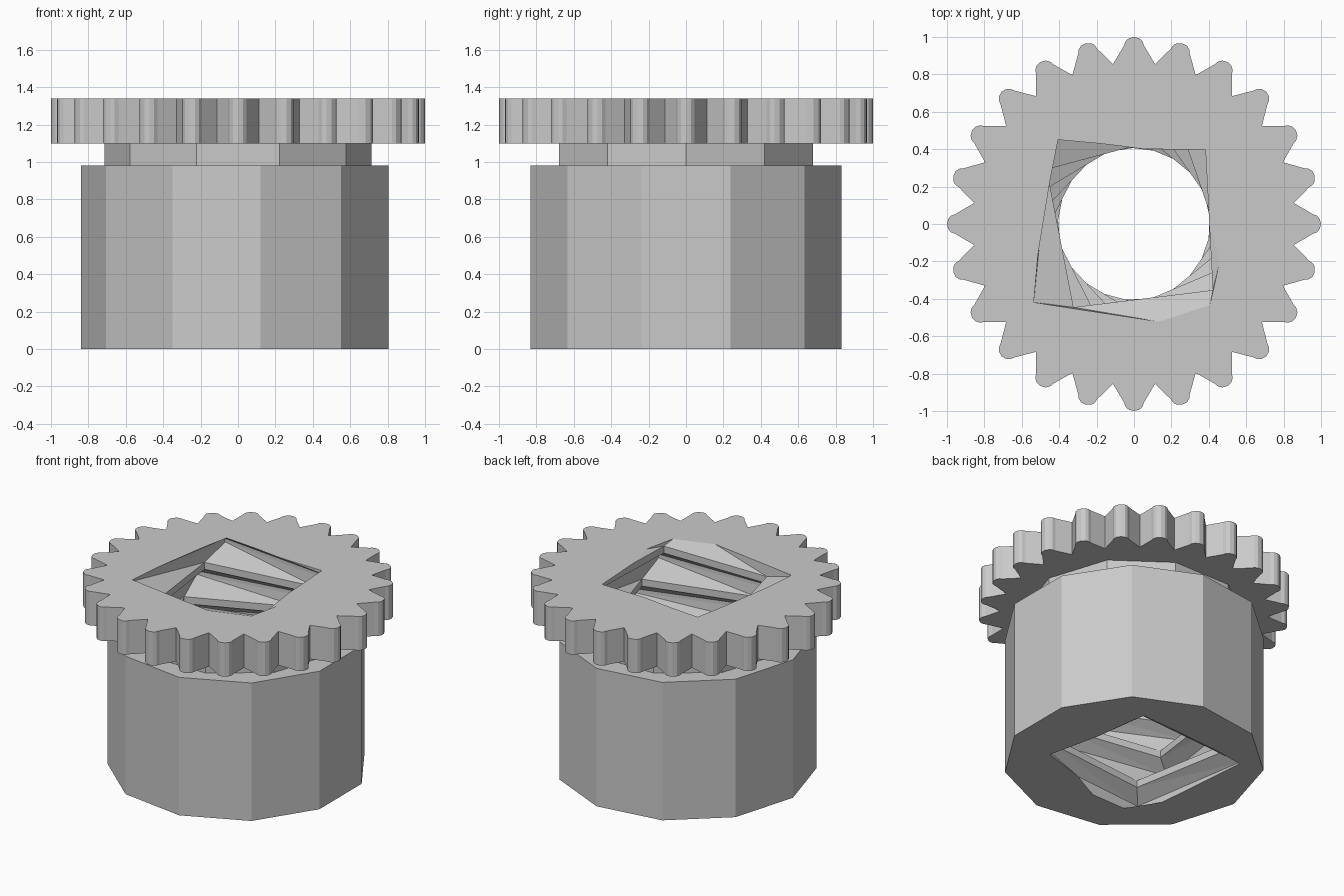
import bpy
import math
from math import cos, sin, pi

cube = bpy.data.objects.get("Cube")
if cube:
    bpy.data.objects.remove(cube, do_unlink=True)

HEIGHT = 1.34

grey = bpy.data.materials.new("plain grey")
grey.use_nodes = True
colour = (0.59, 0.59, 0.59, 1)
grey.diffuse_color = colour
grey.node_tree.nodes["Principled BSDF"].inputs["Base Color"].default_value = colour


def make_object(name, verts, faces):
    mesh = bpy.data.meshes.new(name)
    mesh.from_pydata(verts, [], faces)
    mesh.materials.append(grey)
    mesh.update()
    obj = bpy.data.objects.new(name, mesh)
    bpy.context.collection.objects.link(obj)
    return obj


def prism(name, outline, z0, z1):
    """Extrude a counter-clockwise outline between two heights."""
    n = len(outline)
    verts = [(x, y, z) for z in (z0, z1) for x, y in outline]
    faces = [(i, (i + 1) % n, n + (i + 1) % n, n + i) for i in range(n)]
    faces += [tuple(reversed(range(n))), tuple(range(n, 2 * n))]
    return make_object(name, verts, faces)


def polygon(sides, radius, start):
    return [(radius * cos(start + 2 * pi * i / sides),
             radius * sin(start + 2 * pi * i / sides)) for i in range(sides)]


def gear_outline(teeth):
    """Sharp valleys, straight flanks and rounded tips."""
    tooth = [(0.862, -0.5 * 2 * pi / teeth)]
    for x, y in ((0.955, -0.053), (0.977, -0.045), (0.993, -0.028), (1, 0),
                 (0.993, 0.028), (0.977, 0.045), (0.955, 0.053)):
        tooth.append((math.hypot(x, y), math.atan2(y, x)))
    return [(r * cos(a + 2 * pi * k / teeth), r * sin(a + 2 * pi * k / teeth))
            for k in range(teeth) for r, a in tooth]


def thread_core():
    """Right-handed screw with just over four straight segments to a turn."""
    step, pitch, reach = math.radians(86), 0.2163, 19
    columns = 2 * reach + 1
    rise = pitch * step / (2 * pi)
    # Radius and height of the thread profile: root, flank, crest
    profile = [(0.68, -0.06), (0.68, 0.06), (0.55, 0.38), (0.55, 0.62)]
    verts = []
    for m in range(-reach, reach + 1):
        a = pi + m * step
        for r, h in profile:
            verts.append((r * cos(a), r * sin(a),
                          HEIGHT / 2 + rise * (m + 4 * h)))

    def at(k, j):
        # The profile runs on into the column one turn further up
        return 4 * (k + 4 * (j // 4)) + j % 4

    faces = []
    for k in range(columns - 1):
        for j in range(4):
            a, b, c, d = at(k, j), at(k + 1, j), at(k + 1, j + 1), at(k, j + 1)
            if max(c, d) < 4 * columns:
                faces += [(a, b, c), (a, c, d)]

    # Close both ends beyond the solid
    last = columns - 1
    bottom = [at(k, 0) for k in range(5)] + [at(0, j) for j in (3, 2, 1)]
    top = [at(k, 3) for k in range(last - 4, columns)]
    top += [at(last, j) for j in (2, 1, 0)]
    low, high = len(verts), len(verts) + 1
    verts += [(0, 0, -0.6), (0, 0, HEIGHT + 0.6)]
    for i in range(8):
        n = (i + 1) % 8
        faces += [(bottom[n], bottom[i], low), (top[i], top[n], high)]
    return make_object("thread_cutter", verts, faces)


def combine(target, tool, operation):
    tool.hide_render = True
    mod = target.modifiers.new(tool.name, 'BOOLEAN')
    mod.operation = operation
    mod.solver = 'EXACT'
    mod.object = tool
    bpy.context.view_layer.objects.active = target
    bpy.ops.object.modifier_apply(modifier=mod.name)
    bpy.data.objects.remove(tool, do_unlink=True)


# Hub, neck and toothed rim fused into one body, then the threaded bore
body = prism("threaded_pulley", polygon(11, 0.84, pi), 0, 0.98)
combine(body, prism("neck", polygon(10, 0.715, 0), 0.9, 1.2), 'UNION')
combine(body, prism("toothed_rim", gear_outline(24), 1.10, HEIGHT), 'UNION')
combine(body, thread_core(), 'DIFFERENCE')
